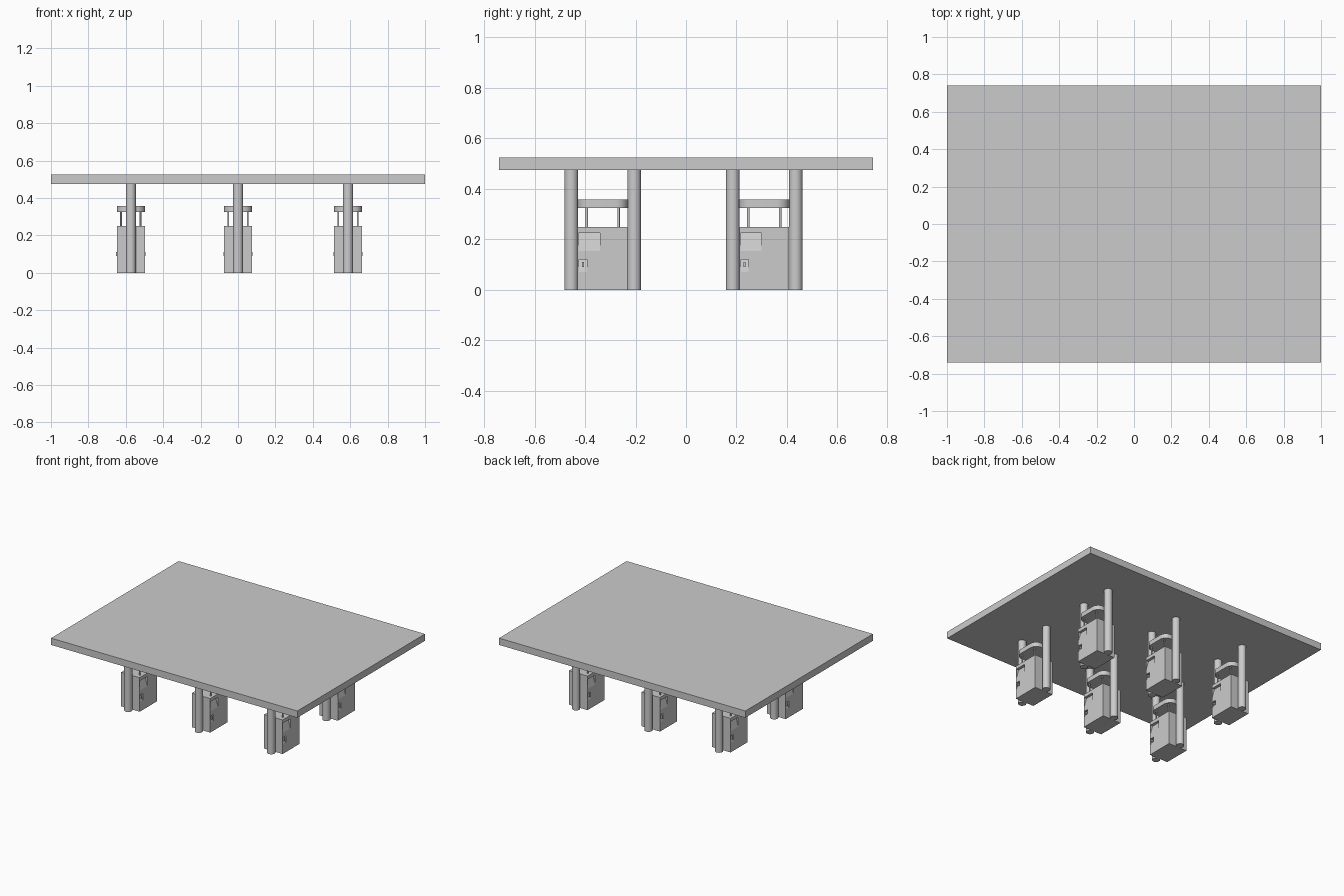
import bpy, bmesh, math

if "Cube" in bpy.data.objects:
    bpy.data.objects.remove(bpy.data.objects["Cube"])

grey = bpy.data.materials.new("light grey")
grey.diffuse_color = (0.6, 0.6, 0.6, 1)
grey.use_nodes = True
grey.node_tree.nodes["Principled BSDF"].inputs["Base Color"].default_value = grey.diffuse_color


def make_mesh(name, bm):
    bmesh.ops.recalc_face_normals(bm, faces=bm.faces[:])
    me = bpy.data.meshes.new(name)
    bm.to_mesh(me)
    bm.free()
    me.materials.append(grey)
    return me


def place(name, me, loc=(0, 0, 0)):
    ob = bpy.data.objects.new(name, me)
    ob.location = loc
    bpy.context.collection.objects.link(ob)
    return ob


def box(name, x0, x1, y0, y1, z0, z1):
    return prism(name, [(x0, y0, z0), (x1, y0, z0), (x1, y1, z0), (x0, y1, z0)], (0, 0, z1 - z0))


def prism(name, pts, vec, smooth=False):
    bm = bmesh.new()
    f = bm.faces.new([bm.verts.new(p) for p in pts])
    r = bmesh.ops.extrude_face_region(bm, geom=[f])
    bmesh.ops.translate(bm, vec=vec, verts=[v for v in r["geom"] if isinstance(v, bmesh.types.BMVert)])
    if smooth:
        for face in bm.faces:
            face.smooth = abs(face.calc_center_median().z - pts[0][2] - vec[2] / 2) < 1e-4
        for e in bm.edges:
            if abs(e.verts[0].co.z - e.verts[1].co.z) < 1e-5:
                e.smooth = False
    return make_mesh(name, bm)


def circle(r, z, n):
    return [(r * math.cos(2 * math.pi * i / n), r * math.sin(2 * math.pi * i / n), z) for i in range(n)]


# Canopy roof
place("canopy_roof", box("canopy_roof", -1, 1, -0.74, 0.74, 0.475, 0.525))

# Columns and thin posts
column = prism("column", circle(0.027, 0, 32), (0, 0, 0.478), True)
post = prism("post", circle(0.005, 0.248, 12), (0, 0, 0.08), True)

# Pump cap with rounded plan
outline = []
for cx, cy, a0 in ((1, 1, 0), (-1, 1, 90), (-1, -1, 180), (1, -1, 270)):
    for i in range(9):
        a = math.radians(a0 + i * 90 / 8)
        outline.append((cx * 0.025 + 0.05 * math.cos(a), cy * 0.05 + 0.05 * math.sin(a), 0.325))
cap = prism("cap", outline, (0, 0, 0.033), True)

# Pump body with sloped display and nozzle recesses on both sides
body_ob = place("body_source", box("pump_body", -0.075, 0.075, -0.099, 0.099, 0, 0.25))
cutters = []
for s in (1, -1):
    for y0, y1, z0, z1, d in ((-0.095, -0.01, 0.155, 0.225, 0.02), (-0.093, -0.063, 0.07, 0.12, 0.015)):
        pts = [(s * 0.075, s * y0, z0), (s * 0.085, s * y0, z0),
               (s * 0.085, s * y0, z1), (s * (0.075 - d), s * y0, z1)]
        c = place("recess_cutter", prism("recess_cutter", pts, (0, s * (y1 - y0), 0)))
        c.hide_render = True
        m = body_ob.modifiers.new("recess", "BOOLEAN")
        m.operation, m.solver, m.object = "DIFFERENCE", "EXACT", c
        cutters.append(c)
bpy.context.view_layer.update()
body = bpy.data.meshes.new_from_object(body_ob.evaluated_get(bpy.context.evaluated_depsgraph_get()))
for ob in cutters + [body_ob]:
    bpy.data.objects.remove(ob)

# Small nozzle hook plates
hooks = [box("nozzle_hook", s * 0.064, s * 0.078, s * -0.082, s * -0.074, 0.09, 0.11) for s in (1, -1)]

# Six pump islands
for x in (-0.573, 0, 0.588):
    for y in (-0.33, 0.31):
        place("pump_body", body, (x, y, 0))
        place("pump_cap", cap, (x, y, 0))
        for h in hooks:
            place("nozzle_hook", h, (x, y, 0))
        for s in (1, -1):
            place("canopy_column", column, (x, y + s * 0.1245, 0))
            for t in (1, -1):
                place("cap_post", post, (x + t * 0.052, y + s * 0.063, 0))
